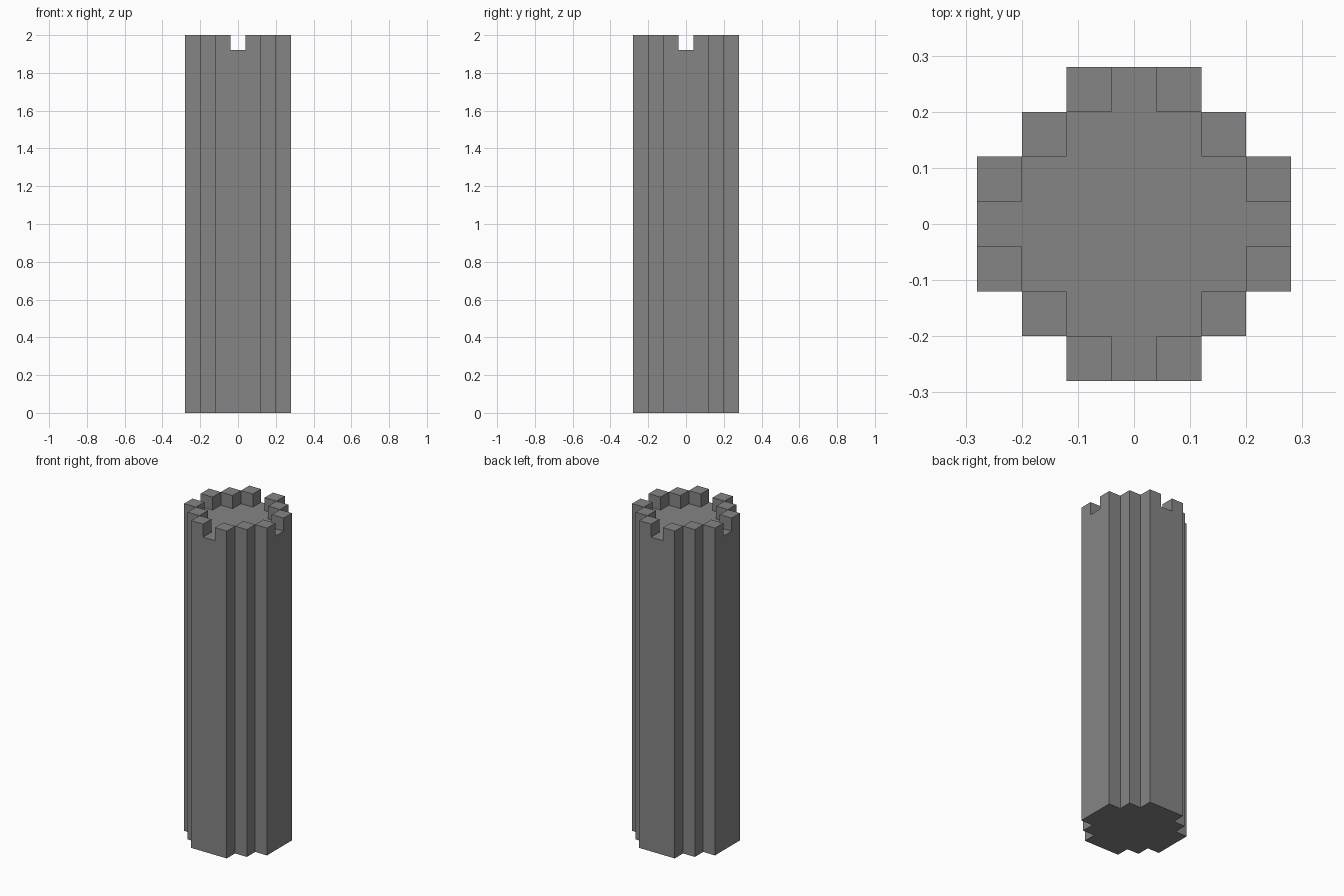
import bpy
import bmesh
from math import radians

default = bpy.data.objects.get("Cube")
if default:
    bpy.data.objects.remove(default, do_unlink=True)

UNIT = 0.08               # side of one square block
HEIGHT = 25 * UNIT

stone = bpy.data.materials.new("stone_grey")
stone.use_nodes = True
GREY = (0.235, 0.235, 0.235, 1)
stone.diffuse_color = GREY
stone.node_tree.nodes["Principled BSDF"].inputs["Base Color"].default_value = GREY

bm = bmesh.new()

# Stepped round footprint made of square cells
corners = {}


def corner(x, y):
    if (x, y) not in corners:
        corners[x, y] = bm.verts.new((x * UNIT, y * UNIT, 0))
    return corners[x, y]


for i in range(-3, 4):
    for j in range(-3, 4):
        if abs(i) + abs(j) <= 4:
            square = [(-.5, -.5), (.5, -.5), (.5, .5), (-.5, .5)]
            bm.faces.new([corner(i + dx, j + dy) for dx, dy in square])

# Shaft rises to one block below the top
raised = bmesh.ops.extrude_face_region(bm, geom=bm.faces[:])["geom"]
bmesh.ops.translate(bm, vec=(0, 0, HEIGHT - UNIT),
                    verts=[g for g in raised if isinstance(g, bmesh.types.BMVert)])
floor = [g for g in raised if isinstance(g, bmesh.types.BMFace)]


# Battlements: rim cells, leaving a notch in the middle of each side
def is_merlon(face):
    c = face.calc_center_median()
    i, j = abs(round(c.x / UNIT)), abs(round(c.y / UNIT))
    return i + j == 4 and i * j > 0


merlons = bmesh.ops.extrude_discrete_faces(
    bm, faces=[f for f in floor if is_merlon(f)])["faces"]
bmesh.ops.translate(bm, vec=(0, 0, UNIT),
                    verts=list({v for f in merlons for v in f.verts}))

# Merge flat areas and face everything outward
bmesh.ops.recalc_face_normals(bm, faces=bm.faces[:])
bmesh.ops.dissolve_limit(bm, angle_limit=radians(1),
                         verts=bm.verts[:], edges=bm.edges[:])

mesh = bpy.data.meshes.new("tower")
bm.to_mesh(mesh)
bm.free()
mesh.materials.append(stone)
tower = bpy.data.objects.new("tower", mesh)
bpy.context.collection.objects.link(tower)
